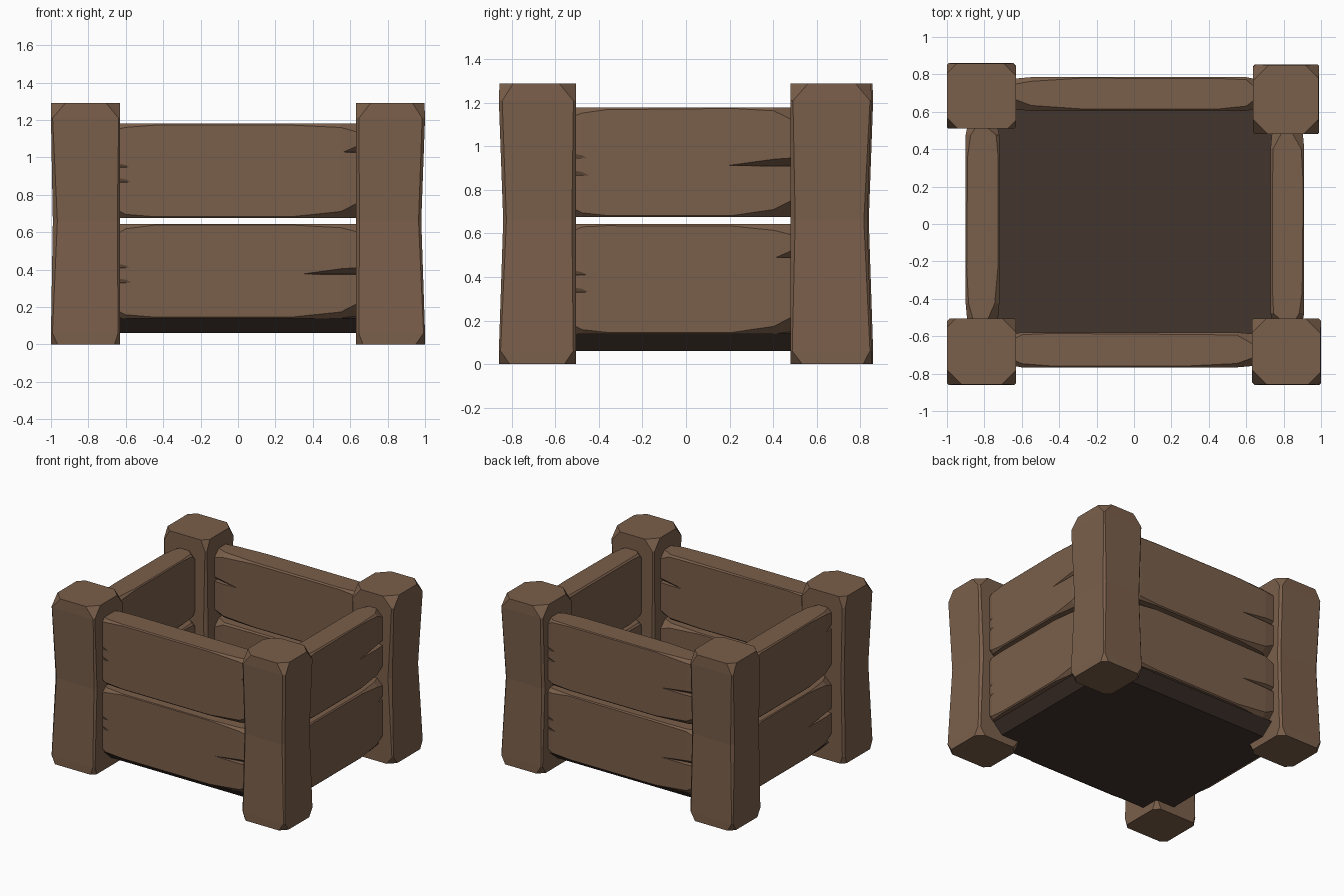
import bpy, bmesh, math, random
from mathutils import Matrix, Vector

if "Cube" in bpy.data.objects:
    bpy.data.objects.remove(bpy.data.objects["Cube"])

random.seed(4)


def material(name, col):
    m = bpy.data.materials.new(name)
    m.diffuse_color = (*col, 1)
    m.use_nodes = True
    m.node_tree.nodes["Principled BSDF"].inputs["Base Color"].default_value = m.diffuse_color
    return m


WOOD = material("brown wood", (0.195, 0.114, 0.069))
DARK = material("dark floor wood", (0.056, 0.036, 0.028))


def add_object(name, bm, mat):
    bmesh.ops.recalc_face_normals(bm, faces=bm.faces)
    me = bpy.data.meshes.new(name)
    bm.to_mesh(me)
    bm.free()
    me.materials.append(mat)
    ob = bpy.data.objects.new(name, me)
    bpy.context.collection.objects.link(ob)
    return ob


def ring(a0, a1, b0, b1, c):
    """Rectangle with its four corners cut by c[0..3]."""
    return [(a0 + c[0], b0), (a1 - c[1], b0), (a1, b0 + c[1]), (a1, b1 - c[2]),
            (a1 - c[2], b1), (a0 + c[3], b1), (a0, b1 - c[3]), (a0, b0 + c[0])]


def loft(name, sections, place, mat):
    """Join (t, ring) sections into a closed solid."""
    bm = bmesh.new()
    rows = [[bm.verts.new(place(t, a, b)) for a, b in r] for t, r in sections]
    for lo, hi in zip(rows, rows[1:]):
        n = len(lo)
        for i in range(n):
            bm.faces.new((lo[i], lo[(i + 1) % n], hi[(i + 1) % n], hi[i]))
    bm.faces.new(rows[0])
    bm.faces.new(rows[-1])
    return add_object(name, bm, mat)


def jitter(c):
    return [c * random.uniform(0.6, 1.4) for _ in range(4)]


# Corner posts: cut corners at both ends, slightly pinched waist
def post(name, x0, x1, y0, y1):
    secs = []
    for z, c, pinch in ((0, 0.045, 0), (0.06, 0.012, 0), (0.66, 0.02, 0.02),
                        (1.21, 0.012, 0), (1.29, 0.06, 0.003)):
        ox = pinch if x0 > 0 else pinch * 0.5
        oy = pinch
        xa, xb = (x0, x1 - ox) if x0 > 0 else (x0 + ox, x1)
        ya, yb = (y0, y1 - oy) if y0 > 0 else (y0 + oy, y1)
        secs.append((z, ring(xa, xb, ya, yb, jitter(c))))
    loft(name, secs, lambda t, a, b: (a, b, t), WOOD)


post("front_left_post", -1, -0.63, -0.86, -0.505)
post("front_right_post", 0.63, 1, -0.86, -0.505)
post("back_left_post", -1, -0.63, 0.51, 0.86)
post("back_right_post", 0.637, 0.99, 0.48, 0.853)


# Wedge-shaped splits cut into the plank ends
def cut_split(ob, end, length, z, height, face, depth, matrix):
    s = 1 if end > 0 else -1
    out = -1 if face < 0 else 1
    tip, far = end - s * length, end + s * 0.03
    pts = [(tip, face, z), (far, face, z - 0.004), (far, face, z + height),
           (far, face - out * depth, z), (far, face + out * 0.03, z + height * 0.5)]
    bm = bmesh.new()
    for p in pts:
        bm.verts.new(matrix @ Vector(p))
    bmesh.ops.convex_hull(bm, input=bm.verts[:])
    cutter = add_object("split_cutter", bm, WOOD)
    cutter.hide_render = True
    mod = ob.modifiers.new("split", 'BOOLEAN')
    mod.operation = 'DIFFERENCE'
    mod.solver = 'EXACT'
    mod.object = cutter
    bpy.context.view_layer.objects.active = ob
    bpy.ops.object.modifier_apply(modifier=mod.name)
    bpy.data.objects.remove(cutter)


# Wall planks: local x along the plank, local -y outward
def plank(name, half, thick, z0, z1, matrix, long_split):
    h = thick / 2
    secs = []
    for t, c, low in ((-half, 0.04, 1), (-half + 0.04, 0.02, 1), (-0.7 * half, 0.008, 1),
                      (0.45 * half, 0.008, 1), (half - 0.09, 0.022, 1.6), (half, 0.045, 1.8)):
        cs = jitter(c)
        cs[0] = c * low
        e = 0.008 if abs(t) == half else 0
        secs.append((t, ring(-h + e, h - e, z0, z1, cs)))
    ob = loft(name, secs, lambda t, a, b: matrix @ Vector((t, a, b)), WOOD)
    zm = (z0 + z1) / 2
    if long_split:
        cut_split(ob, half, 0.3, zm - 0.015, 0.045, -h, 0.06, matrix)
    else:
        cut_split(ob, half, 0.08, zm + 0.10, 0.06, -h, 0.05, matrix)
    cut_split(ob, half, 0.2, zm + 0.02, 0.045, h, 0.05, matrix)
    cut_split(ob, -half, 0.07, zm - 0.06, 0.05, -h, 0.03, matrix)
    cut_split(ob, -half, 0.06, zm + 0.02, 0.05, -h, 0.03, matrix)


# side: centre, turn, half length, thickness, long split on (lower, upper)
SIDES = {"front": ((0, -0.673), 0, 0.64, 0.187, (True, False)),
         "right": ((0.82, -0.012), 90, 0.505, 0.18, (False, True)),
         "back": ((0, 0.695), 180, 0.64, 0.18, (True, True)),
         "left": ((-0.81, 0.0), 270, 0.515, 0.18, (True, False))}
for side, ((cx, cy), turn, half, thick, splits) in SIDES.items():
    m = Matrix.Translation((cx, cy, 0)) @ Matrix.Rotation(math.radians(turn), 4, 'Z')
    plank(side + "_lower_plank", half, thick, 0.138, 0.643, m, splits[0])
    plank(side + "_upper_plank", half, thick, 0.675, 1.18, m, splits[1])

# Floor slab with edges sloping inward below the planks
loft("floor", [(0.06, ring(-0.79, 0.79, -0.65, 0.66, [0.04] * 4)),
               (0.14, ring(-0.87, 0.87, -0.74, 0.76, [0.03] * 4)),
               (0.16, ring(-0.80, 0.80, -0.66, 0.68, [0.03] * 4))],
     lambda t, a, b: (a, b, t), DARK)
